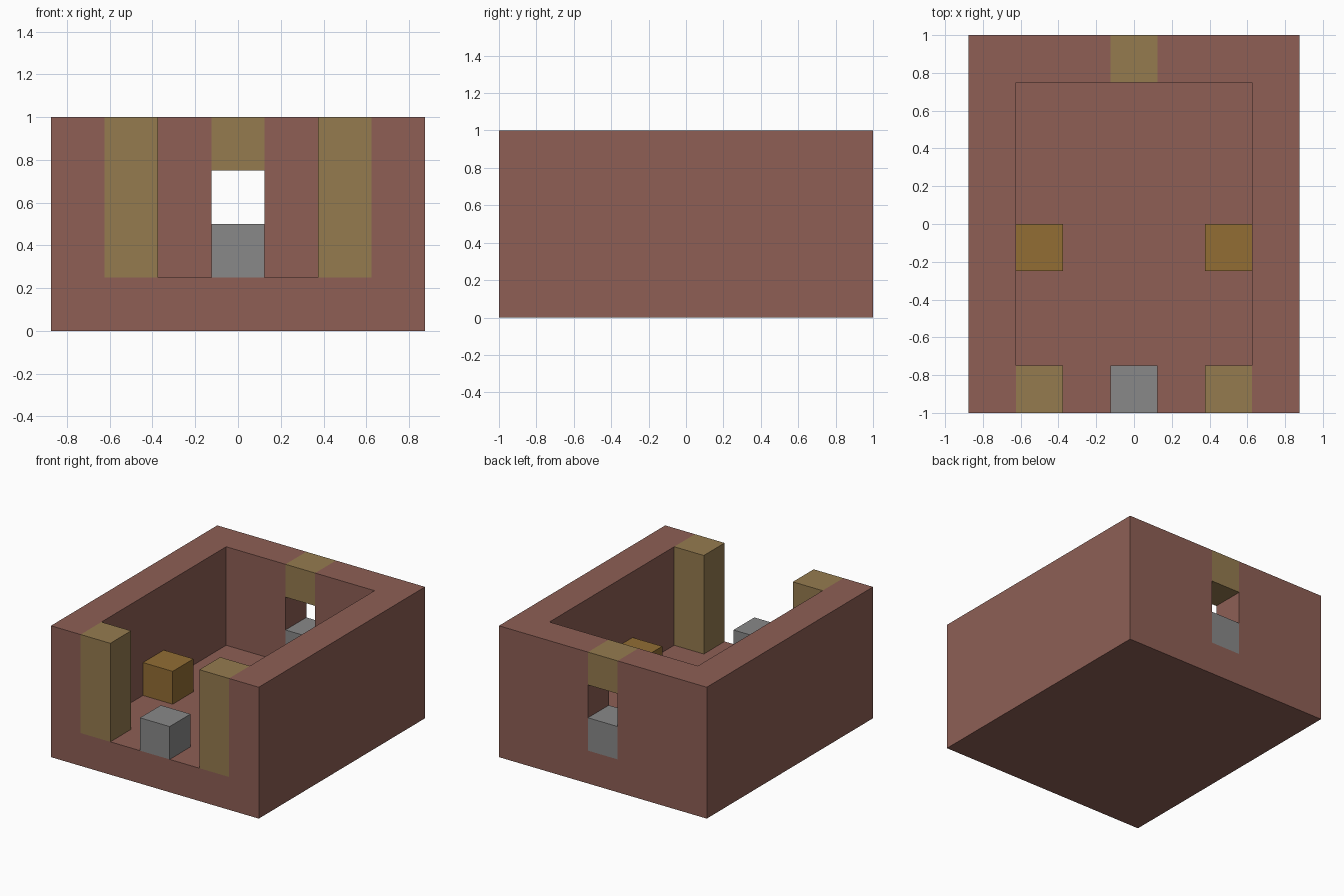
import bpy
import bmesh

cube = bpy.data.objects.get("Cube")
if cube:
    bpy.data.objects.remove(cube, do_unlink=True)

U = 0.25  # one block


def linear(v):
    v /= 255
    return v / 12.92 if v <= 0.04045 else ((v + 0.055) / 1.055) ** 2.4


def material(name, *rgb):
    colour = (*[linear(v) for v in rgb], 1)
    mat = bpy.data.materials.new(name)
    mat.use_nodes = True
    mat.diffuse_color = colour
    bsdf = mat.node_tree.nodes["Principled BSDF"]
    bsdf.inputs["Base Color"].default_value = colour
    bsdf.inputs["Roughness"].default_value = 0.9
    return mat


BRICK = material("brick_brown", 142, 95, 85)
WOOD = material("olive_wood", 149, 123, 79)
STONE = material("stone_grey", 137, 137, 137)
CRATE = material("ochre_brown", 146, 109, 52)


def prism(name, outline, z0, z1, mat, mirrored=False):
    """Extrude a plan outline, given in blocks, between two heights."""
    bm = bmesh.new()
    base = bm.faces.new([bm.verts.new((x * U, y * U, z0 * U)) for x, y in outline])
    top = bmesh.ops.extrude_face_region(bm, geom=[base])["geom"]
    verts = [v for v in top if isinstance(v, bmesh.types.BMVert)]
    bmesh.ops.translate(bm, verts=verts, vec=(0, 0, (z1 - z0) * U))
    bmesh.ops.recalc_face_normals(bm, faces=bm.faces)
    mesh = bpy.data.meshes.new(name)
    bm.to_mesh(mesh)
    bm.free()
    mesh.materials.append(mat)
    obj = bpy.data.objects.new(name, mesh)
    bpy.context.collection.objects.link(obj)
    if mirrored:
        mod = obj.modifiers.new("Mirror", "MIRROR")
        mod.use_mirror_merge = False
    return obj


def box(name, x0, x1, y0, y1, z0, z1, mat, mirrored=False):
    outline = [(x0, y0), (x1, y0), (x1, y1), (x0, y1)]
    return prism(name, outline, z0, z1, mat, mirrored)


# Floor slab and the two L-shaped walls, parted by the back window
box("floor", -3.5, 3.5, -4, 4, 0, 1, BRICK)
wall = [(0.5, 4), (0.5, 3), (2.5, 3), (2.5, -4), (3.5, -4), (3.5, 4)]
prism("walls", wall, 1, 4, BRICK, mirrored=True)

# Wooden door posts and the window lintel
box("door_posts", 1.5, 2.5, -4, -3, 1, 4, WOOD, mirrored=True)
box("window_lintel", -0.5, 0.5, 3, 4, 3, 4, WOOD)

# Stone blocks at the entrance and under the window
box("entrance_block", -0.5, 0.5, -4, -3, 1, 2, STONE)
box("window_sill", -0.5, 0.5, 3, 4, 1, 2, STONE)

# Crates against the side walls
box("crates", 1.5, 2.5, -1, 0, 1, 2, CRATE, mirrored=True)
